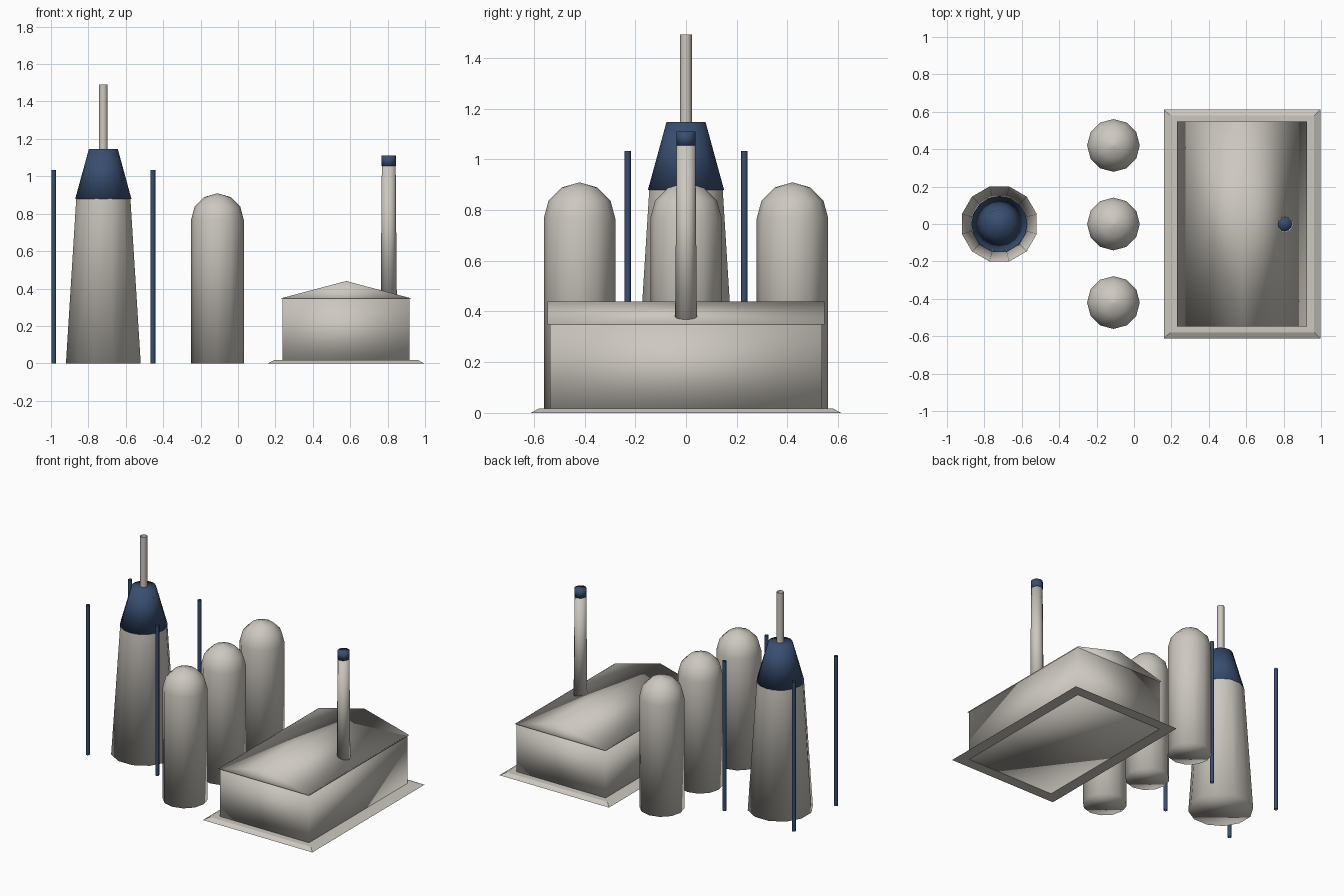
import bpy
import bmesh
import math

cube = bpy.data.objects.get("Cube")
if cube:
    bpy.data.objects.remove(cube, do_unlink=True)


def make_material(name, rgb):
    m = bpy.data.materials.new(name)
    m.use_nodes = True
    m.diffuse_color = (*rgb, 1)
    m.node_tree.nodes["Principled BSDF"].inputs["Base Color"].default_value = (*rgb, 1)
    return m


STONE = make_material("warm light grey", (0.61, 0.58, 0.53))
NAVY = make_material("navy blue", (0.04, 0.075, 0.16))


def finish(bm, name, mat, smooth=True):
    bmesh.ops.recalc_face_normals(bm, faces=bm.faces)
    for f in bm.faces:
        f.smooth = smooth
    mesh = bpy.data.meshes.new(name)
    bm.to_mesh(mesh)
    bm.free()
    mesh.materials.append(mat)
    obj = bpy.data.objects.new(name, mesh)
    bpy.context.collection.objects.link(obj)
    return obj


def bridge(bm, a, b):
    n = len(a)
    for i in range(n):
        j = (i + 1) % n
        bm.faces.new((a[i], a[j], b[j], b[i]))


def turned(name, x, y, profile, sides, mat, bottom=True, top=True, turn=0.0):
    """Stack rings of (radius, height) around a vertical axis."""
    bm = bmesh.new()
    rings = []
    for r, z in profile:
        angles = [turn + math.tau * i / sides for i in range(sides)]
        rings.append([bm.verts.new((x + r * math.cos(a), y + r * math.sin(a), z)) for a in angles])
    for a, b in zip(rings, rings[1:]):
        bridge(bm, a, b)
    if bottom:
        bm.faces.new(rings[0])
    if top:
        bm.faces.new(rings[-1])
    return finish(bm, name, mat)


def rect(bm, cx, hx, hy, z):
    return [bm.verts.new((cx + sx * hx, sy * hy, z))
            for sx, sy in ((-1, -1), (1, -1), (1, 1), (-1, 1))]


# Tapered tower with cone cap and open tube mast
TX = -0.72
turned("tower_body", TX, 0, [(0.207, 0), (0.15, 0.88)], 12, STONE, top=False, turn=math.pi / 12)
turned("tower_cap", TX, 0, [(0.15, 0.88), (0.077, 1.147)], 16, NAVY)
turned("tower_mast", TX, 0, [(0.023, 1.14), (0.023, 1.492)], 12, STONE, bottom=False, top=False)

# Four thin poles around the tower
for sx, side in ((1, "left"), (-1, "right")):
    for sy, end in ((-1, "front"), (1, "back")):
        turned(f"pole_{end}_{side}", TX + sx * 0.265, sy * 0.23,
               [(0.013, 0), (0.013, 1.033)], 8, NAVY, bottom=False, top=False)

# Row of three domed tanks
R, SPRING = 0.141, 0.767
dome = [(R * math.cos(a), SPRING + R * math.sin(a))
        for a in (math.radians(d) for d in (0, 30, 60, 88))]
for y, place in ((-0.42, "front"), (0, "middle"), (0.42, "back")):
    turned(f"tank_{place}", -0.11, y, [(R, 0)] + dome, 12, STONE)

# Hall walls
HX = 0.578
bm = bmesh.new()
low, high = rect(bm, HX, 0.34, 0.537, 0.001), rect(bm, HX, 0.34, 0.537, 0.35)
bridge(bm, low, high)
bm.faces.new(low)
bm.faces.new(high)
finish(bm, "hall_walls", STONE)

# Gable roof
bm = bmesh.new()
eave = rect(bm, HX, 0.347, 0.547, 0.348)
ridge = [bm.verts.new((HX, y, 0.44)) for y in (-0.547, 0.547)]
bm.faces.new(eave)
bm.faces.new((eave[0], eave[1], ridge[0]))
bm.faces.new((eave[2], eave[3], ridge[1]))
bm.faces.new((eave[1], eave[2], ridge[1], ridge[0]))
bm.faces.new((eave[3], eave[0], ridge[0], ridge[1]))
finish(bm, "hall_roof", STONE)

# Bevelled plinth ring around the hall
bm = bmesh.new()
loops = [rect(bm, HX, hx, hy, z) for hx, hy, z in
         ((0.34, 0.537, 0), (0.418, 0.612, 0), (0.385, 0.58, 0.017), (0.34, 0.537, 0.017))]
for i in range(4):
    bridge(bm, loops[i], loops[(i + 1) % 4])
finish(bm, "hall_plinth", STONE, smooth=False)

# Chimney with painted tip
CX = 0.806
turned("chimney", CX, 0, [(0.043, 0.365), (0.037, 1.055)], 12, STONE)
turned("chimney_tip", CX, 0, [(0.038, 1.055), (0.038, 1.11)], 12, NAVY)
